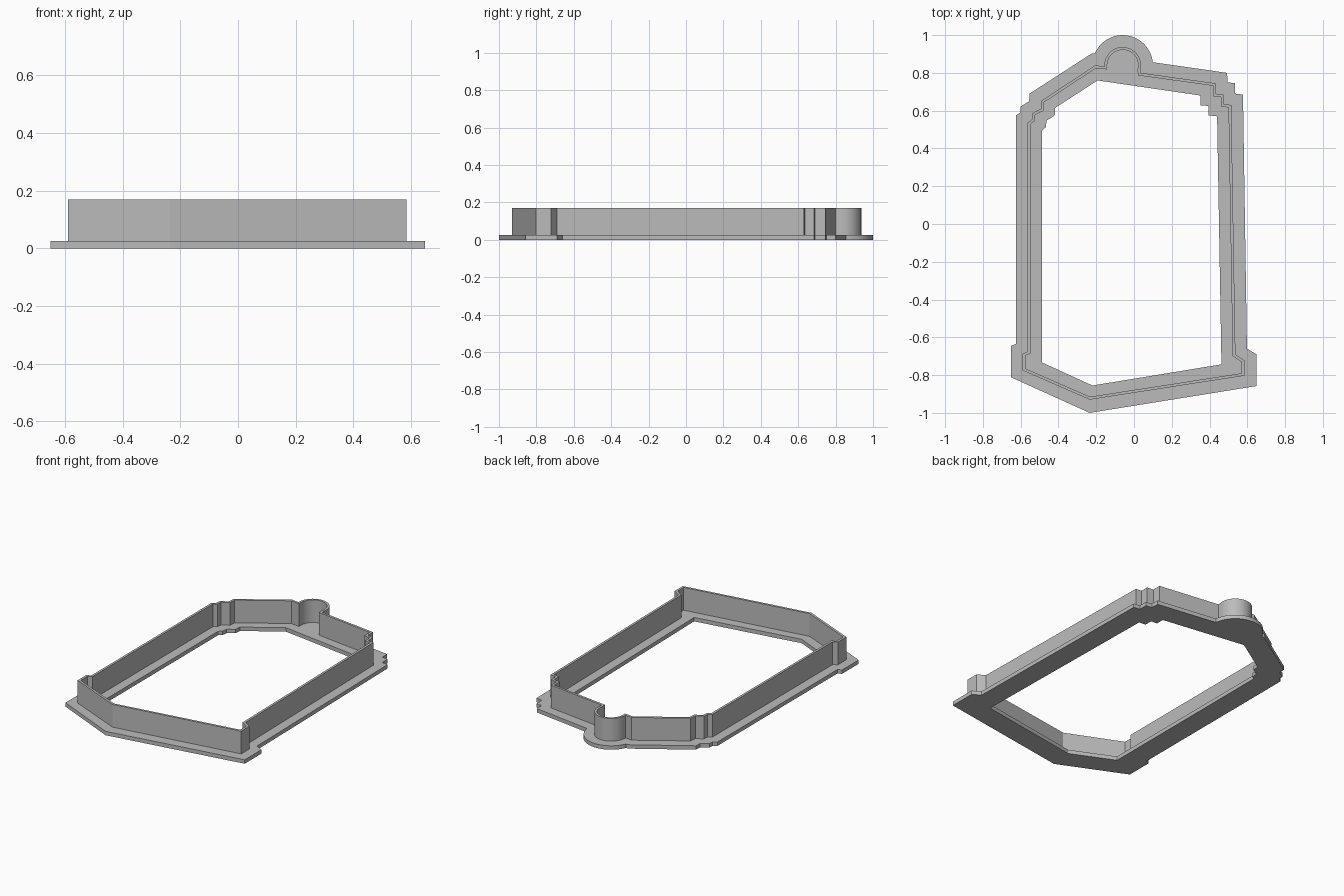
import bpy
import bmesh
from math import cos, sin, radians
from mathutils import Vector

default_cube = bpy.data.objects.get("Cube")
if default_cube:
    bpy.data.objects.remove(default_cube, do_unlink=True)

# Single plain grey
grey = bpy.data.materials.new("plain grey")
grey.use_nodes = True
grey.diffuse_color = (0.5, 0.5, 0.5, 1)
grey.node_tree.nodes["Principled BSDF"].inputs["Base Color"].default_value = grey.diffuse_color


def arc(center, radius, start, end, steps=28):
    """Points along a counter-clockwise arc, angles in degrees."""
    points = []
    for i in range(steps + 1):
        angle = radians(start + (end - start) * i / steps)
        points.append((center[0] + radius * cos(angle), center[1] + radius * sin(angle)))
    return points


def inset(outline, distance):
    """Mitred inward offset of a counter-clockwise outline."""
    points = [Vector(p) for p in outline]
    result = []
    for i, point in enumerate(points):
        before = (point - points[i - 1]).normalized()
        after = (points[(i + 1) % len(points)] - point).normalized()
        normal_a = Vector((-before.y, before.x))
        normal_b = Vector((-after.y, after.x))
        mitre = (normal_a + normal_b) / (1 + normal_a.dot(normal_b))
        result.append(tuple(point + mitre * distance))
    return result


def build_ring(name, outer, inner, bottom, top):
    """Fill the band between two outlines and extrude it upwards."""
    bm = bmesh.new()
    edges = []
    for outline in (outer, inner):
        verts = [bm.verts.new((x, y, bottom)) for x, y in outline]
        for i, vert in enumerate(verts):
            edges.append(bm.edges.new((verts[i - 1], vert)))
    bmesh.ops.triangle_fill(bm, edges=edges, use_beauty=True, normal=(0, 0, 1))
    raised = bmesh.ops.extrude_face_region(bm, geom=bm.faces[:], use_keep_orig=True)
    moved = [item for item in raised["geom"] if isinstance(item, bmesh.types.BMVert)]
    bmesh.ops.translate(bm, verts=moved, vec=(0, 0, top - bottom))
    bmesh.ops.recalc_face_normals(bm, faces=bm.faces[:])
    mesh = bpy.data.meshes.new(name)
    bm.to_mesh(mesh)
    bm.free()
    mesh.materials.append(grey)
    ring = bpy.data.objects.new(name, mesh)
    bpy.context.collection.objects.link(ring)
    bpy.ops.object.select_all(action="DESELECT")
    ring.select_set(True)
    bpy.context.view_layer.objects.active = ring
    bpy.ops.object.shade_smooth_by_angle(angle=radians(20))
    return ring


# Round lobe shared by the wall and the flange
lobe_center = (-.06, .84)

# Thin upright wall with stepped shoulders and small feet
wall_right = [(-.235, -.93), (.585, -.803), (.585, -.722), (.537, -.69),
              (.515, .63), (.475, .635), (.475, .685), (.432, .69),
              (.432, .745), (.035, .8)]
wall_left = [(-.205, .84), (-.49, .653), (-.493, .61), (-.537, .587),
             (-.54, .553), (-.563, .537), (-.563, -.675), (-.59, -.688),
             (-.59, -.775)]
wall_outline = wall_right + arc(lobe_center, .097, -15, 183) + wall_left

# Flat flange following the wall on both sides
flange_right = [(-.235, -1), (.648, -.858), (.648, -.69), (.598, -.66),
                (.577, .685), (.535, .69), (.535, .745), (.495, .75),
                (.493, .8)]
flange_left = [(-.225, .902), (-.553, .69), (-.555, .65), (-.6, .622),
               (-.602, .59), (-.625, .575), (-.625, -.635), (-.65, -.645),
               (-.65, -.812)]
flange_outline = flange_right + arc(lobe_center, .16, 6, 157) + flange_left

# Opening through the middle
opening = [(-.22, -.855), (.463, -.743), (.44, .57), (.395, .575),
           (.395, .625), (.353, .628), (.353, .68), (-.193, .76),
           (-.417, .615), (-.42, .575), (-.463, .547), (-.467, .512),
           (-.487, .495), (-.487, -.733)]

build_ring("base_flange", flange_outline, opening, 0, .025)
build_ring("upright_wall", wall_outline, inset(wall_outline, .015), .025, .17)
